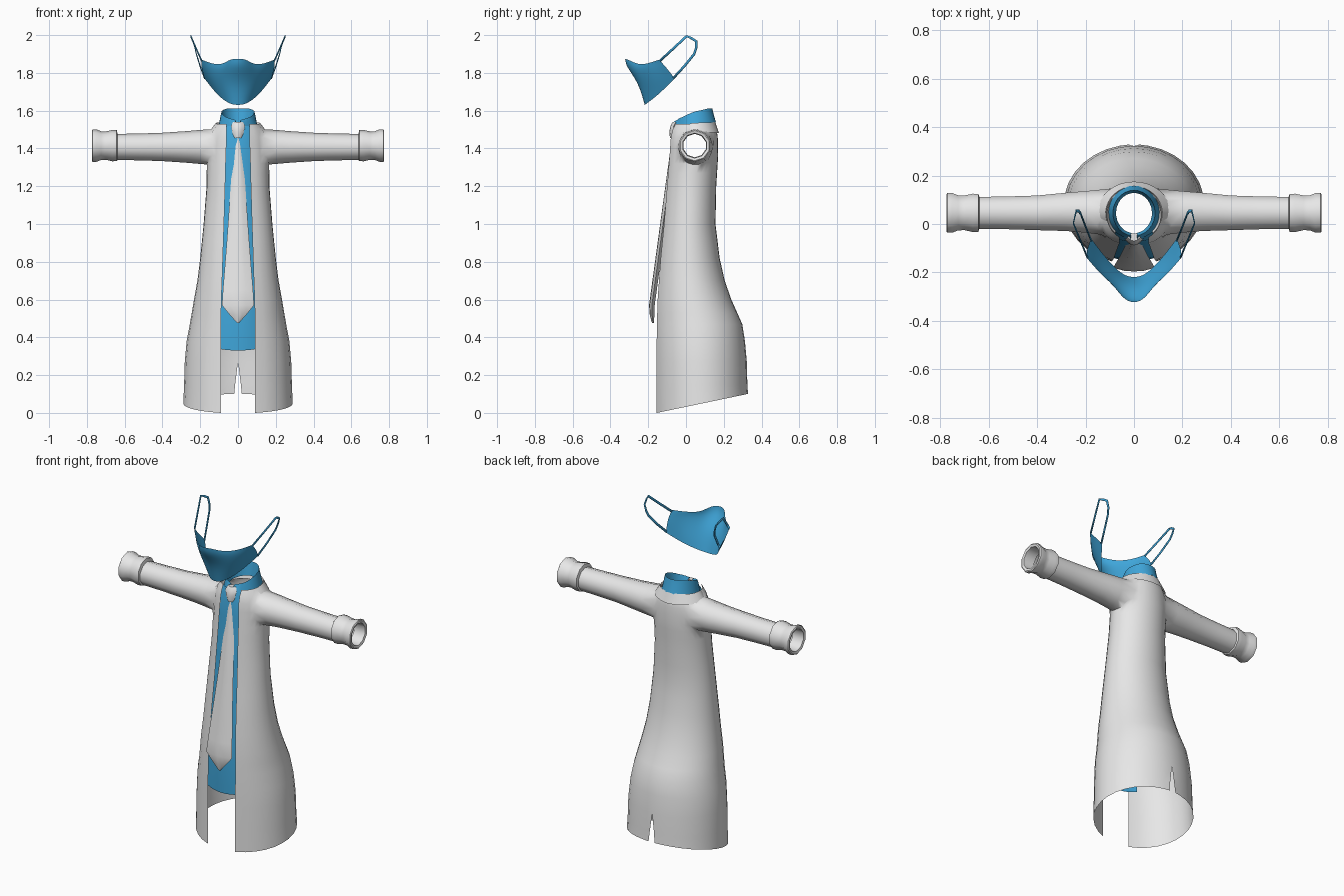
import bpy, bmesh, math
from math import sin, cos, pi, asin

cube = bpy.data.objects.get("Cube")
if cube:
    bpy.data.objects.remove(cube, do_unlink=True)


def material(name, color):
    m = bpy.data.materials.new(name)
    m.use_nodes = True
    m.diffuse_color = (*color, 1)
    m.node_tree.nodes["Principled BSDF"].inputs["Base Color"].default_value = (*color, 1)
    return m


GREY = material("pale grey cloth", (0.8, 0.8, 0.8))
BLUE = material("blue cloth", (0.05, 0.38, 0.70))


def lerp(table, t, k=1):
    """Value in column k of a table sorted by its first column."""
    if t <= table[0][0]:
        return table[0][k]
    for a, b in zip(table, table[1:]):
        if t <= b[0]:
            return a[k] + (b[k] - a[k]) * (t - a[0]) / (b[0] - a[0])
    return table[-1][k]


def grid(bm, rows, closed=False):
    """Skin a list of point rows with quads."""
    vs = [[bm.verts.new(p) for p in r] for r in rows]
    n = len(rows[0])
    for a, b in zip(vs, vs[1:]):
        for i in range(n if closed else n - 1):
            j = (i + 1) % n
            bm.faces.new((a[i], a[j], b[j], b[i]))
    return vs


def finish(name, bm, mat, mirror=False, subdivide=0, thick=0, angle=40):
    bmesh.ops.recalc_face_normals(bm, faces=bm.faces[:])
    me = bpy.data.meshes.new(name)
    bm.to_mesh(me)
    bm.free()
    me.materials.append(mat)
    ob = bpy.data.objects.new(name, me)
    bpy.context.collection.objects.link(ob)
    bpy.ops.object.select_all(action='DESELECT')
    ob.select_set(True)
    bpy.context.view_layer.objects.active = ob
    bpy.ops.object.shade_smooth_by_angle(angle=math.radians(angle))
    if mirror:
        ob.modifiers.new("mirror", 'MIRROR').merge_threshold = 0.001
    if subdivide:
        s = ob.modifiers.new("smooth", 'SUBSURF')
        s.levels = s.render_levels = subdivide
        s.boundary_smooth = 'PRESERVE_CORNERS'
    if thick:
        s = ob.modifiers.new("thickness", 'SOLIDIFY')
        s.thickness, s.offset = thick, 0
    return ob


# Coat shape by height: z, half width, front y, back y, half opening
COAT = [
    (0.0, 0.29, -0.155, 0.328, 0.09), (0.27, 0.282, -0.155, 0.322, 0.09),
    (0.38, 0.272, -0.155, 0.312, 0.09), (0.47, 0.255, -0.154, 0.298, 0.09),
    (0.6, 0.233, -0.15, 0.24, 0.088), (0.7, 0.215, -0.143, 0.205, 0.084),
    (0.82, 0.2, -0.134, 0.178, 0.08), (1.0, 0.182, -0.116, 0.156, 0.074),
    (1.2, 0.166, -0.1, 0.16, 0.068), (1.36, 0.165, -0.087, 0.17, 0.064),
    (1.46, 0.158, -0.08, 0.168, 0.06), (1.5, 0.138, -0.07, 0.162, 0.06),
    (1.53, 0.112, -0.055, 0.148, 0.06)]
COLS = 14


def section(z):
    """Ellipse through the opening edge and the back: rx, ry, cy, start angle."""
    w, yf, yb, op = (lerp(COAT, z, k) for k in (1, 2, 3, 4))
    a = asin(op / w)
    ry = (yb - yf) / (1 + cos(a))
    return w, ry, yb - ry, a


# Coat half, with a hem rising to the back and a slit at the back centre
rows = []
heights = (0, 0.15, 0.27, 0.38, 0.47, 0.53, 0.6, 0.7, 0.82, 0.92, 1.0, 1.1, 1.2,
           1.27, 1.32, 1.36, 1.41, 1.46, 1.5, 1.53)
for z in heights:
    rx, ry, cy, a0 = section(z)
    row = []
    for i in range(COLS + 1):
        a = a0 + (pi - a0) * i / COLS
        x, y = rx * sin(a), cy - ry * cos(a)
        if i == COLS:
            x = max(0, 0.02 * (0.27 - max(z, 0.1)) / 0.17)
        hem = 0.1 * (y + 0.155) / 0.48
        row.append((x, y, max(z, hem + z * 0.4) if z < 0.2 else z))
    rows.append(row)
coat = bmesh.new()
grid(coat, rows)

# Armhole, rounded to a circle
SY, SZ = 0.05, 1.408
hole = []
for f in coat.faces:
    c = f.calc_center_median()
    if c.x > 0.09 and math.hypot(c.y - SY, c.z - SZ) < 0.083:
        hole.append(f)
rim = {v for f in hole for v in f.verts}
bmesh.ops.delete(coat, geom=hole, context='FACES')
rim = {v for v in rim if v.is_valid}
rim_edges = [e for e in coat.edges if e.is_boundary and all(v in rim for v in e.verts)]
for v in {v for e in rim_edges for v in e.verts}:
    d = math.hypot(v.co.y - SY, v.co.z - SZ)
    v.co.y = SY + (v.co.y - SY) * 0.094 / d
    v.co.z = SZ + (v.co.z - SZ) * 0.094 / d

# Sleeve and turned-in cuff: x, radius
SLEEVE = [(0.2, 0.09), (0.28, 0.083), (0.4, 0.075), (0.52, 0.071), (0.638, 0.069),
          (0.642, 0.082), (0.665, 0.083), (0.7, 0.075), (0.725, 0.076), (0.75, 0.086),
          (0.77, 0.086), (0.774, 0.08), (0.77, 0.066), (0.7, 0.062)]
SIDES = 10
rings = [[(x, SY - 0.004 * (x > 0.3) + r * cos(2 * pi * (i + 0.5) / SIDES),
           SZ + 0.007 * (x > 0.64) + r * sin(2 * pi * (i + 0.5) / SIDES))
          for i in range(SIDES)] for x, r in SLEEVE]
vs = grid(coat, rings, closed=True)
first = set(vs[0])
ring_edges = [e for e in coat.edges if all(v in first for v in e.verts)]
bmesh.ops.bridge_loops(coat, edges=rim_edges + ring_edges)
finish("coat", coat, GREY, mirror=True, angle=50)


# Collars: half bands folded over at the top
def collar(name, mat, start, bands, cy=0.045, cols=14):
    bm = bmesh.new()
    rows = []
    for rx, ry, height in bands:
        row = []
        for i in range(cols + 1):
            d = start + (180 - start) * i / cols
            a = math.radians(d)
            x = 0 if i == cols else rx * sin(a)
            row.append((x, cy - ry * cos(a), lerp(height, d)))
        rows.append(row)
    grid(bm, rows)
    return finish(name, bm, mat, mirror=True)


collar("coat_collar", GREY, 30, [
    (0.1, 0.1, [(30, 1.46), (90, 1.5)]),
    (0.117, 0.11, [(30, 1.48), (80, 1.535), (180, 1.54)]),
    (0.152, 0.13, [(30, 1.41), (60, 1.45), (90, 1.49), (180, 1.48)])])
collar("shirt_collar", BLUE, 8, [
    (0.074, 0.083, [(8, 1.51), (180, 1.53)]),
    (0.087, 0.094, [(8, 1.55), (45, 1.565), (90, 1.595), (140, 1.612)]),
    (0.092, 0.099, [(8, 1.548), (30, 1.535), (90, 1.575), (180, 1.59)]),
    (0.106, 0.113, [(8, 1.54), (36, 1.458), (75, 1.495), (180, 1.54)])])

# Shirt front behind the coat opening
shirt = bmesh.new()
rows = []
for z in (0.33, 0.38, 0.47, 0.6, 0.7, 0.82, 1.0, 1.2, 1.36, 1.46, 1.52):
    rx, ry, cy, a0 = section(z)
    rx, ry, a1 = rx - 0.012, ry - 0.016, a0 * 1.5
    rows.append([(rx * sin(a1 * t / 5), cy - ry * cos(a1 * t / 5),
                  z + (0.015 * (t / 5) ** 2 if z < 0.35 else 0)) for t in range(-5, 6)])
grid(shirt, rows)
finish("shirt_front", shirt, BLUE)


# Tie: knot and blade with a ridged lens section
def tie_part(name, table):
    bm = bmesh.new()
    rings = []
    for z, w, y, t in table:
        rings.append([(w * sx, y + t * ty, z) for sx, ty in (
            (-1, 0.5), (-0.5, 0.1), (0, 0), (0.5, 0.1), (1, 0.5), (0.5, 1), (-0.5, 1))])
    vs = grid(bm, rings, closed=True)
    bm.faces.new(vs[0])
    bm.faces.new(vs[-1])
    return finish(name, bm, GREY)


tie_part("tie_knot", [(1.54, 0.026, -0.07, 0.03), (1.52, 0.037, -0.082, 0.035),
                      (1.49, 0.032, -0.088, 0.035), (1.455, 0.02, -0.085, 0.03)])
tie_part("tie_blade", [(z, w, -0.082 - 0.137 * (1.4 - z), 0.03) for z, w in (
    (1.47, 0.017), (1.4, 0.025), (1.2, 0.039), (0.9, 0.06), (0.65, 0.08), (0.57, 0.085))]
    + [(0.52, 0.045, -0.192, 0.025), (0.475, 0.004, -0.18, 0.01)])

# Face mask half: columns from the nose to the ear, each top to bottom
mask = bmesh.new()
grid(mask, [
    [(0, -0.328, 1.875), (0, -0.325, 1.835), (0, -0.255, 1.75), (0, -0.22, 1.63)],
    [(0.045, -0.31, 1.873), (0.05, -0.3, 1.83), (0.05, -0.245, 1.75), (0.035, -0.215, 1.633)],
    [(0.08, -0.255, 1.843), (0.09, -0.25, 1.82), (0.095, -0.22, 1.75), (0.075, -0.185, 1.655)],
    [(0.14, -0.205, 1.848), (0.15, -0.195, 1.82), (0.145, -0.165, 1.76), (0.12, -0.135, 1.695)],
    [(0.192, -0.143, 1.87), (0.196, -0.115, 1.84), (0.188, -0.09, 1.81), (0.177, -0.06, 1.77)]])
finish("face_mask", mask, BLUE, mirror=True, subdivide=2, angle=80)

# Ear loops: flat bands around the ears
loop = bmesh.new()
path = [(0.192, -0.143, 1.868), (0.222, -0.07, 1.935), (0.25, 0.0, 2.0), (0.245, 0.03, 1.99),
        (0.238, 0.06, 1.97), (0.228, 0.06, 1.93), (0.22, 0.048, 1.895), (0.2, -0.005, 1.83),
        (0.177, -0.062, 1.768)]
rows = []
for i, (x, y, z) in enumerate(path):
    p, q = path[max(i - 1, 0)], path[min(i + 1, len(path) - 1)]
    dy, dz = q[1] - p[1], q[2] - p[2]
    n = math.hypot(dy, dz)
    rows.append([(x, y, z), (x, y + 0.013 * dz / n, z - 0.013 * dy / n)])
grid(loop, rows)
finish("ear_loops", loop, BLUE, mirror=True, thick=0.004)
